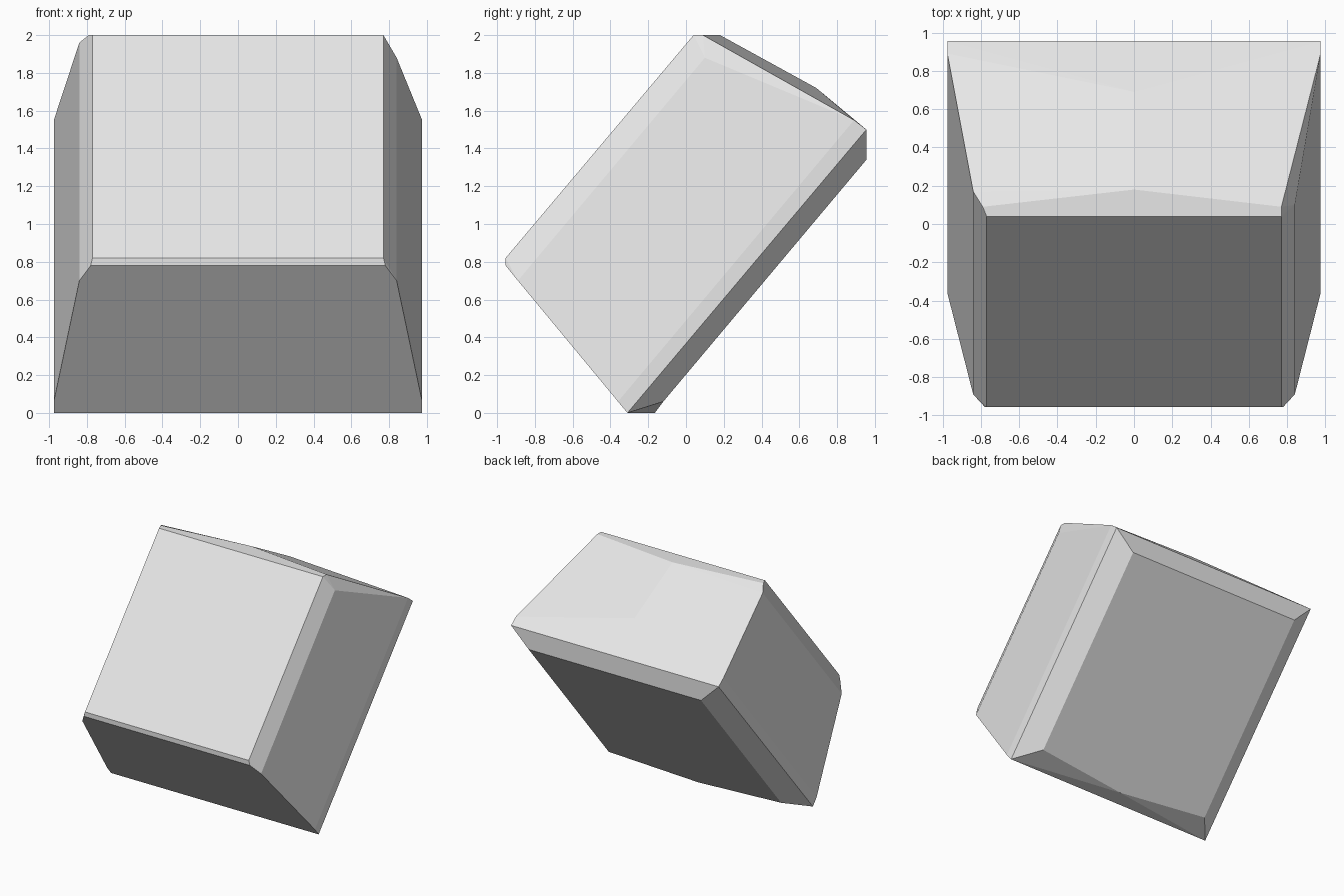
import bpy
import bmesh
import math

cube = bpy.data.objects.get("Cube")
if cube:
    bpy.data.objects.remove(cube, do_unlink=True)

# Plain light grey stone
stone = bpy.data.materials.new("light_grey_stone")
stone.use_nodes = True
grey = (0.8, 0.8, 0.8, 1)
stone.diffuse_color = grey
stone.node_tree.nodes["Principled BSDF"].inputs["Base Color"].default_value = grey

# Corners shared by both flanks, as half-width, depth, height
paired = [
    (0.77, -0.955, 0.82), (0.77, 0.04, 2.0),    # sloping front slab
    (0.78, -0.955, 0.78), (0.84, -0.89, 0.70),  # blunt nose
    (0.975, -0.36, 0.06), (0.975, 0.89, 1.55),  # widest flank
    (0.975, -0.31, 0.0), (0.975, 0.955, 1.50),  # lower flank chamfer
    (0.81, -0.12, 0.06), (0.81, 0.955, 1.34),   # underside
]

# Ridge points and the uneven top corners
single = [
    (0, 0.18, 2.0), (0, 0.69, 1.72), (0, -0.165, 0.0),
    (0.77, 0.09, 2.0), (0.84, 0.10, 1.88),
    (-0.79, 0.09, 2.0), (-0.84, 0.17, 1.96),
]

# Wrap the corners in one faceted block
bm = bmesh.new()
for x, y, z in paired:
    for side in (-1, 1):
        bm.verts.new((side * x, y, z))
for point in single:
    bm.verts.new(point)
hull = bmesh.ops.convex_hull(bm, input=bm.verts[:])
loose = [v for v in bm.verts if not v.link_faces]
bmesh.ops.delete(bm, geom=loose, context='VERTS')

# Merge nearly flat triangles into clean facets
bmesh.ops.dissolve_limit(bm, angle_limit=math.radians(1),
                         verts=bm.verts[:], edges=bm.edges[:])
bmesh.ops.recalc_face_normals(bm, faces=bm.faces[:])

mesh = bpy.data.meshes.new("tilted_stone_block")
bm.to_mesh(mesh)
bm.free()
mesh.materials.append(stone)
block = bpy.data.objects.new("tilted_stone_block", mesh)
bpy.context.collection.objects.link(block)
